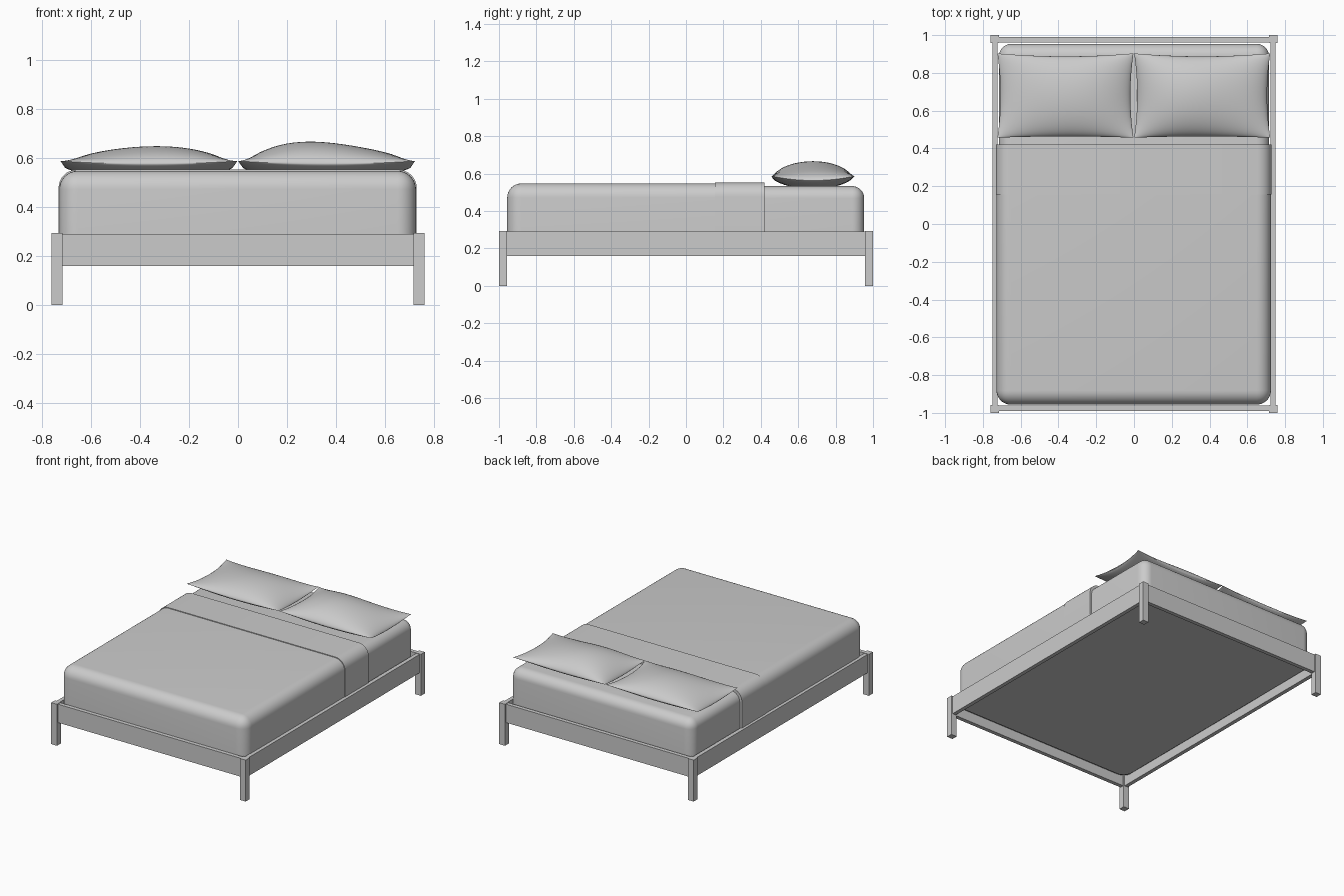
import bpy, bmesh, math
from mathutils import Matrix, Vector

old = bpy.data.objects.get("Cube")
if old:
    bpy.data.objects.remove(old)

GREY = (0.6, 0.6, 0.6, 1)
mat = bpy.data.materials.new("plain grey")
mat.use_nodes = True
mat.diffuse_color = GREY
mat.node_tree.nodes["Principled BSDF"].inputs["Base Color"].default_value = GREY


def finish(name, bm, smooth=False):
    bmesh.ops.recalc_face_normals(bm, faces=bm.faces)
    mesh = bpy.data.meshes.new(name)
    bm.to_mesh(mesh)
    bm.free()
    mesh.materials.append(mat)
    obj = bpy.data.objects.new(name, mesh)
    bpy.context.collection.objects.link(obj)
    if smooth:
        bpy.ops.object.select_all(action="DESELECT")
        obj.select_set(True)
        bpy.context.view_layer.objects.active = obj
        bpy.ops.object.shade_smooth_by_angle(angle=math.radians(40))
    return obj


def box(name, lo, hi, radius=0, keep_sharp=None):
    """Box between two corners; rounds every edge keep_sharp does not pick."""
    lo, hi = Vector(lo), Vector(hi)
    bm = bmesh.new()
    bmesh.ops.create_cube(bm, size=1, matrix=Matrix.Translation((lo + hi) / 2)
                          @ Matrix.Diagonal((hi - lo).to_4d()))
    if radius:
        edges = [e for e in bm.edges if not keep_sharp(e, lo, hi)]
        bmesh.ops.bevel(bm, geom=edges, offset=radius, segments=8,
                        profile=0.5, affect="EDGES")
    return finish(name, bm, bool(radius))


def on_bottom(e, lo, hi):
    return all(abs(v.co.z - lo.z) < 1e-4 for v in e.verts)


def on_bottom_or_back(e, lo, hi):
    return on_bottom(e, lo, hi) or all(abs(v.co.y - hi.y) < 1e-4 for v in e.verts)


def on_bottom_or_ends(e, lo, hi):
    return on_bottom_or_back(e, lo, hi) or all(abs(v.co.y - lo.y) < 1e-4 for v in e.verts)


# Frame: four legs and four rails
for sx, side in ((1, "left"), (-1, "right")):
    for sy, end in ((1, "back"), (-1, "front")):
        x, y = sorted((sx * 0.715, sx * 0.76)), sorted((sy * 0.957, sy))
        box(f"{end}_{side}_leg", (x[0], y[0], 0), (x[1], y[1], 0.293))
    x = sorted((sx * 0.722, sx * 0.75))
    box(f"{side}_rail", (x[0], -0.96, 0.16), (x[1], 0.96, 0.29))
for sy, end in ((1, "back"), (-1, "front")):
    y = sorted((sy * 0.962, sy * 0.99))
    box(f"{end}_rail", (-0.72, y[0], 0.16), (0.72, y[1], 0.29))

# Mattress and bedding
box("mattress", (-0.715, -0.945, 0.22), (0.715, 0.953, 0.533), 0.065, on_bottom)
box("blanket", (-0.728, -0.956, 0.225), (0.725, 0.417, 0.547), 0.075, on_bottom_or_back)
box("blanket_fold", (-0.731, 0.155, 0.23), (0.728, 0.42, 0.552), 0.075, on_bottom_or_ends)


def pillow(name, cx, height, lean):
    """Cushion with pinched corners, sagging edges and a sharp seam."""
    n, half_w, half_d, seam = 32, 0.36, 0.223, 0.575
    bm = bmesh.new()
    for side in (1, -1):
        rows = []
        for j in range(n + 1):
            v = -math.cos(math.pi * j / n)
            row = []
            for i in range(n + 1):
                u = -math.cos(math.pi * i / n)
                x = cx + u * half_w * (1 - 0.045 * (1 - v * v))
                y = 0.68 + v * half_d * (1 - (0.07 if v > 0 else 0.03) * (1 - u * u))
                puff = max(0, (1 - u ** 2) * (1 - v ** 2)) ** 0.62
                z = seam + 0.012 * (u * v) ** 2 - 0.012 * (1 - v * v)
                z += puff * ((height + lean * u * (1 - u * u)) if side > 0 else -0.045)
                row.append(bm.verts.new((x, y, z)))
            rows.append(row)
        for a, b in zip(rows, rows[1:]):
            for i in range(n):
                bm.faces.new((a[i], a[i + 1], b[i + 1], b[i]))
    bmesh.ops.remove_doubles(bm, verts=bm.verts, dist=1e-5)
    return finish(name, bm, True)


pillow("right_pillow", -0.363, 0.084, 0.01)
pillow("left_pillow", 0.361, 0.1, -0.03)
